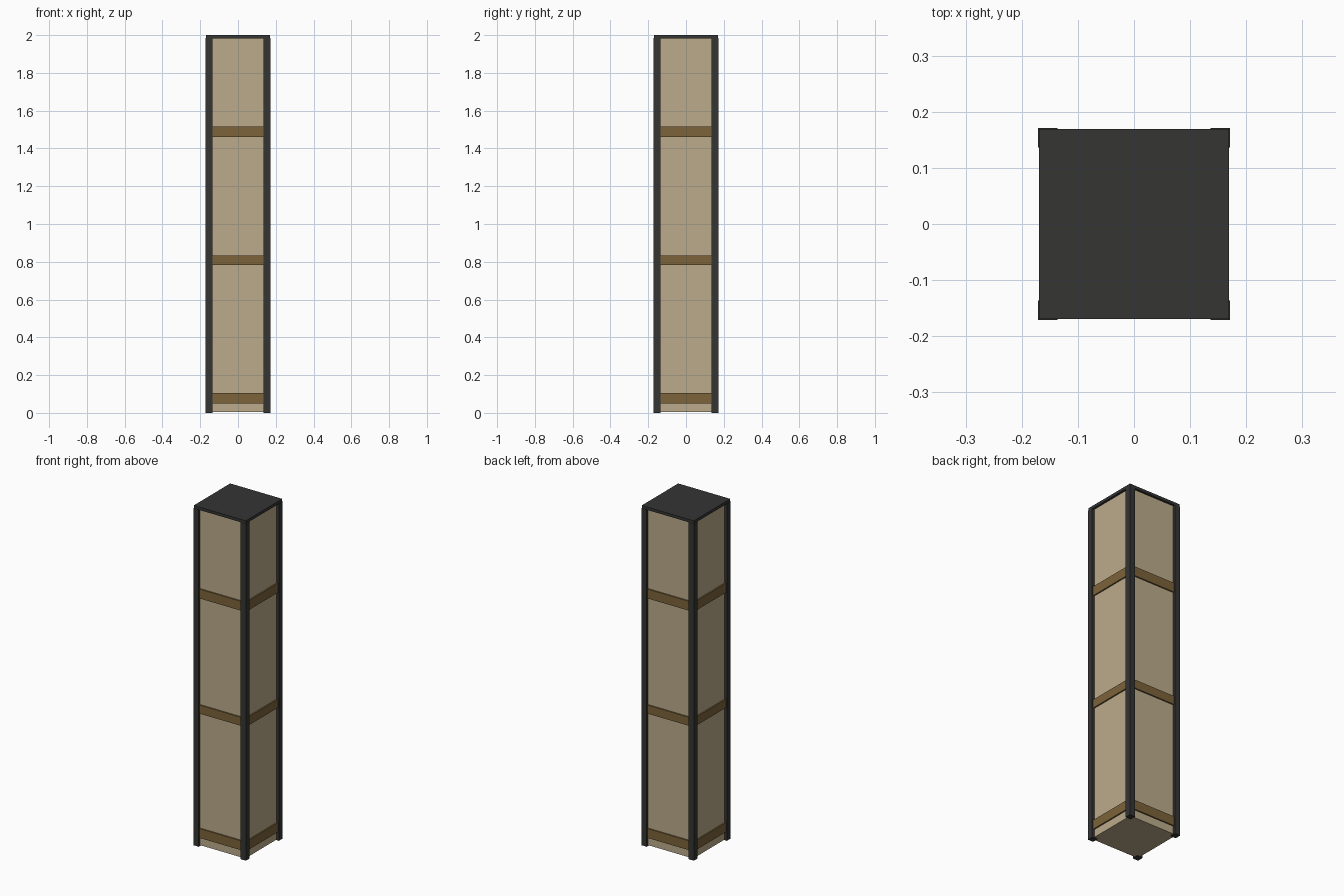
import bpy

if "Cube" in bpy.data.objects:
    bpy.data.objects.remove(bpy.data.objects["Cube"])


def material(name, rgb):
    m = bpy.data.materials.new(name)
    m.diffuse_color = (*rgb, 1)
    m.use_nodes = True
    m.node_tree.nodes["Principled BSDF"].inputs["Base Color"].default_value = m.diffuse_color
    return m


dark = material("dark_frame", (0.035, 0.035, 0.034))
paper = material("paper", (0.50, 0.41, 0.26))
wood = material("wood", (0.20, 0.125, 0.042))


def box(name, x, y, z, mat):
    """Box given as (min, max) ranges on each axis."""
    r = (x, y, z)
    bpy.ops.mesh.primitive_cube_add(size=1, location=[(a + b) / 2 for a, b in r])
    o = bpy.context.object
    o.name = name
    o.scale = [b - a for a, b in r]
    bpy.ops.object.transform_apply(location=False, rotation=False, scale=True)
    o.data.materials.append(mat)
    return o


OUTER, INNER = 0.171, 0.136   # post faces
PANEL, BAND, CAP = 0.157, 0.165, 0.1695

# lamp body
box("shade_body", (-PANEL, PANEL), (-PANEL, PANEL), (0.004, 1.984), paper)

# four corner posts
for sx in (-1, 1):
    for sy in (-1, 1):
        xs = sorted((sx * INNER, sx * OUTER))
        ys = sorted((sy * INNER, sy * OUTER))
        box("corner_post", xs, ys, (0, 1.985), dark)

# top cap
box("top_cap", (-CAP, CAP), (-CAP, CAP), (1.983, 2.0), dark)

# horizontal slats between the posts on all four sides
for z in ((0.05, 0.105), (0.782, 0.832), (1.46, 1.515)):
    for s in (-1, 1):
        depth = sorted((s * (PANEL - 0.01), s * BAND))
        box("cross_slat", (-INNER, INNER), depth, z, wood)
        box("cross_slat", depth, (-INNER, INNER), z, wood)
